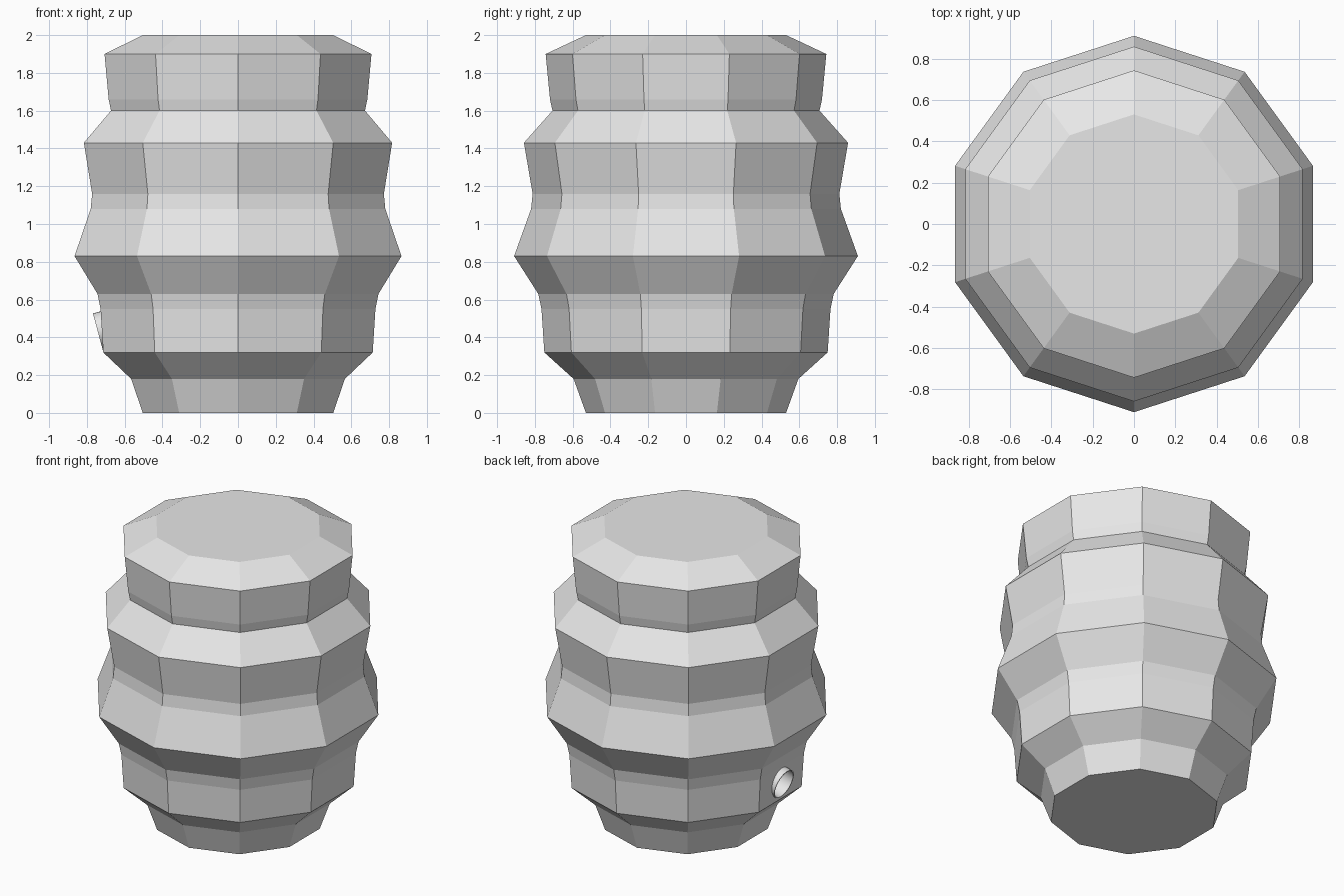
import bpy, bmesh, math

cube = bpy.data.objects.get("Cube")
if cube:
    bpy.data.objects.remove(cube)

SIDES = 10
# (radius, height) outline of the ribbed body, bottom to top
PROFILE = [(0.53, 0), (0.595, 0.18), (0.75, 0.32), (0.765, 0.55), (0.782, 0.63),
           (0.91, 0.83), (0.82, 1.08), (0.812, 1.16), (0.858, 1.43),
           (0.707, 1.6), (0.72, 1.66), (0.743, 1.9), (0.53, 2)]

grey = bpy.data.materials.new("plain_grey")
grey.use_nodes = True
grey.diffuse_color = (0.8, 0.8, 0.8, 1)
grey.node_tree.nodes["Principled BSDF"].inputs["Base Color"].default_value = (0.8, 0.8, 0.8, 1)


def lathe(name, outline, sides, start=0.0, closed=False):
    """Turn an outline about z; an open outline gets flat end caps."""
    bm = bmesh.new()
    rings = []
    for r, z in outline:
        angles = [start + math.tau * i / sides for i in range(sides)]
        rings.append([bm.verts.new((r * math.cos(a), r * math.sin(a), z)) for a in angles])
    pairs = list(zip(rings, rings[1:]))
    if closed:
        pairs.append((rings[-1], rings[0]))
    else:
        bm.faces.new(rings[0][::-1])
        bm.faces.new(rings[-1])
    for low, high in pairs:
        for i in range(sides):
            j = (i + 1) % sides
            bm.faces.new((low[i], low[j], high[j], high[i]))
    bmesh.ops.recalc_face_normals(bm, faces=bm.faces)
    mesh = bpy.data.meshes.new(name)
    bm.to_mesh(mesh)
    bm.free()
    mesh.materials.append(grey)
    obj = bpy.data.objects.new(name, mesh)
    bpy.context.collection.objects.link(obj)
    return obj


def place_at_entrance(obj):
    """Point local z out of the -x side, tipped slightly downward."""
    obj.location = (-0.742, 0, 0.43)
    obj.rotation_euler = (0, -math.radians(105), 0)


# Faceted body
body = lathe("ribbed_body", PROFILE, SIDES, math.pi / 2)

# Round entrance: recess in the body and a thin sleeve around it
cutter = lathe("entrance_cutter", [(0.095, -0.2), (0.095, 0.2)], 32)
place_at_entrance(cutter)
cutter.hide_render = True
cutter.hide_viewport = True
cut = body.modifiers.new("entrance_hole", 'BOOLEAN')
cut.operation = 'DIFFERENCE'
cut.solver = 'EXACT'
cut.object = cutter

sleeve = lathe("entrance_sleeve", [(0.1, -0.15), (0.1, 0), (0.093, 0), (0.093, -0.15)],
               32, closed=True)
place_at_entrance(sleeve)
bpy.context.view_layer.objects.active = sleeve
sleeve.select_set(True)
bpy.ops.object.shade_smooth_by_angle(angle=math.radians(30))
